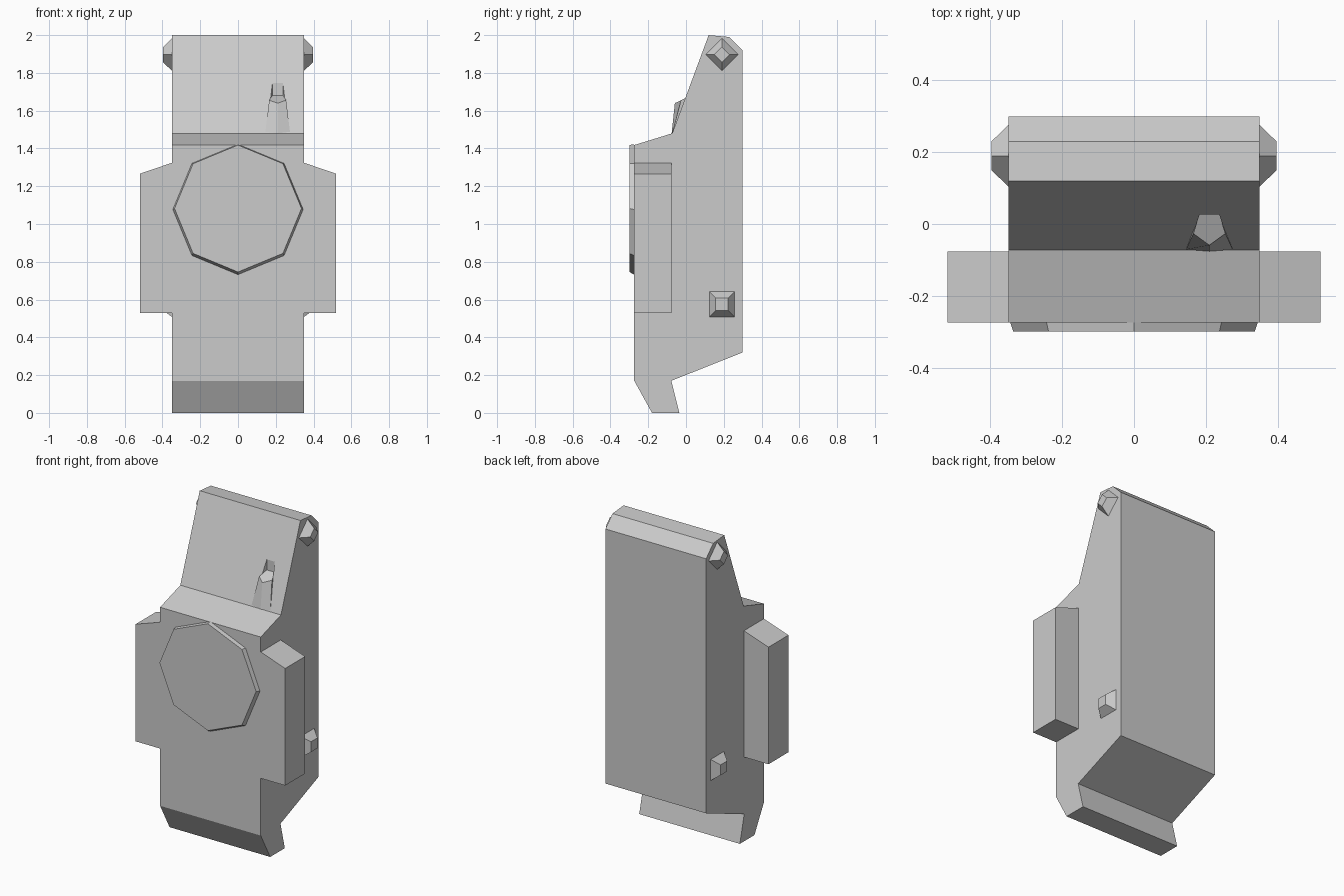
import bpy
from math import sin, cos, pi

if "Cube" in bpy.data.objects:
    bpy.data.objects.remove(bpy.data.objects["Cube"])


def loft(name, a, b):
    """Closed solid between two matching rings of points."""
    n = len(a)
    faces = [tuple(range(n))[::-1], tuple(range(n, 2 * n))]
    faces += [(i, (i + 1) % n, n + (i + 1) % n, n + i) for i in range(n)]
    me = bpy.data.meshes.new(name)
    me.from_pydata(list(a) + list(b), [], faces)
    ob = bpy.data.objects.new(name, me)
    bpy.context.collection.objects.link(ob)
    bpy.context.view_layer.objects.active = ob
    bpy.ops.object.mode_set(mode='EDIT')
    bpy.ops.mesh.select_all(action='SELECT')
    bpy.ops.mesh.normals_make_consistent(inside=False)
    bpy.ops.object.mode_set(mode='OBJECT')
    return ob


def ring(n, r, start):
    return [(r * cos(start + 2 * pi * i / n), r * sin(start + 2 * pi * i / n)) for i in range(n)]


# Main body: side profile (y, z) extruded across x
profile = [(-0.18, 0), (-0.035, 0), (-0.078, 0.17), (0.30, 0.32), (0.30, 1.92),
           (0.23, 1.99), (0.12, 2.0), (-0.073, 1.48), (-0.274, 1.418), (-0.274, 0.17)]
body = loft("body", [(-0.35, y, z) for y, z in profile], [(0.35, y, z) for y, z in profile])

# Side pods with sloping tops, and square pegs on both flanks
pod = [(0.35, 0.53), (0.52, 0.53), (0.52, 1.266), (0.35, 1.324)]
for side, s in (("left", -1), ("right", 1)):
    loft(f"side_pod_{side}", [(s * x, -0.274, z) for x, z in pod], [(s * x, -0.076, z) for x, z in pod])
    for label, zc, start in (("upper", 1.897, 0), ("lower", 0.575, pi / 4)):
        loft(f"{label}_peg_{side}",
             [(s * 0.35, 0.19 + y, zc + z) for y, z in ring(4, 0.086 if start == 0 else 0.094, start)],
             [(s * 0.397, 0.19 + y, zc + z) for y, z in ring(4, 0.04 if start == 0 else 0.046, start)])

# Octagonal front plate, slightly tapered
loft("front_plate",
     [(x, -0.274, 1.077 + z) for x, z in ring(8, 0.345, pi / 2)],
     [(x, -0.30, 1.082 + z) for x, z in ring(8, 0.336, pi / 2)])

# Five-sided stub on the sloping face
cap = [(0.21 + x, -0.012 + y) for x, y in ring(5, 0.047, -pi / 2)]


def cap_height(y):
    return 1.668 + 0.48 * y


base = [(0.21, -0.076, 1.48), (0.275, -0.071, 1.488), (0.25, 0.03, 1.50),
        (0.17, 0.03, 1.50), (0.145, -0.071, 1.488)]
loft("stub", base, [(x, y, cap_height(y)) for x, y in cap])

# Notch in the slope above the stub
cutter = loft("notch_cutter", [(x, y, cap_height(y) - 0.003) for x, y in cap],
              [(x, y, 1.9) for x, y in cap])
cutter.hide_render = True
cutter.display_type = 'WIRE'
notch = body.modifiers.new("notch", 'BOOLEAN')
notch.operation = 'DIFFERENCE'
notch.solver = 'EXACT'
notch.object = cutter
